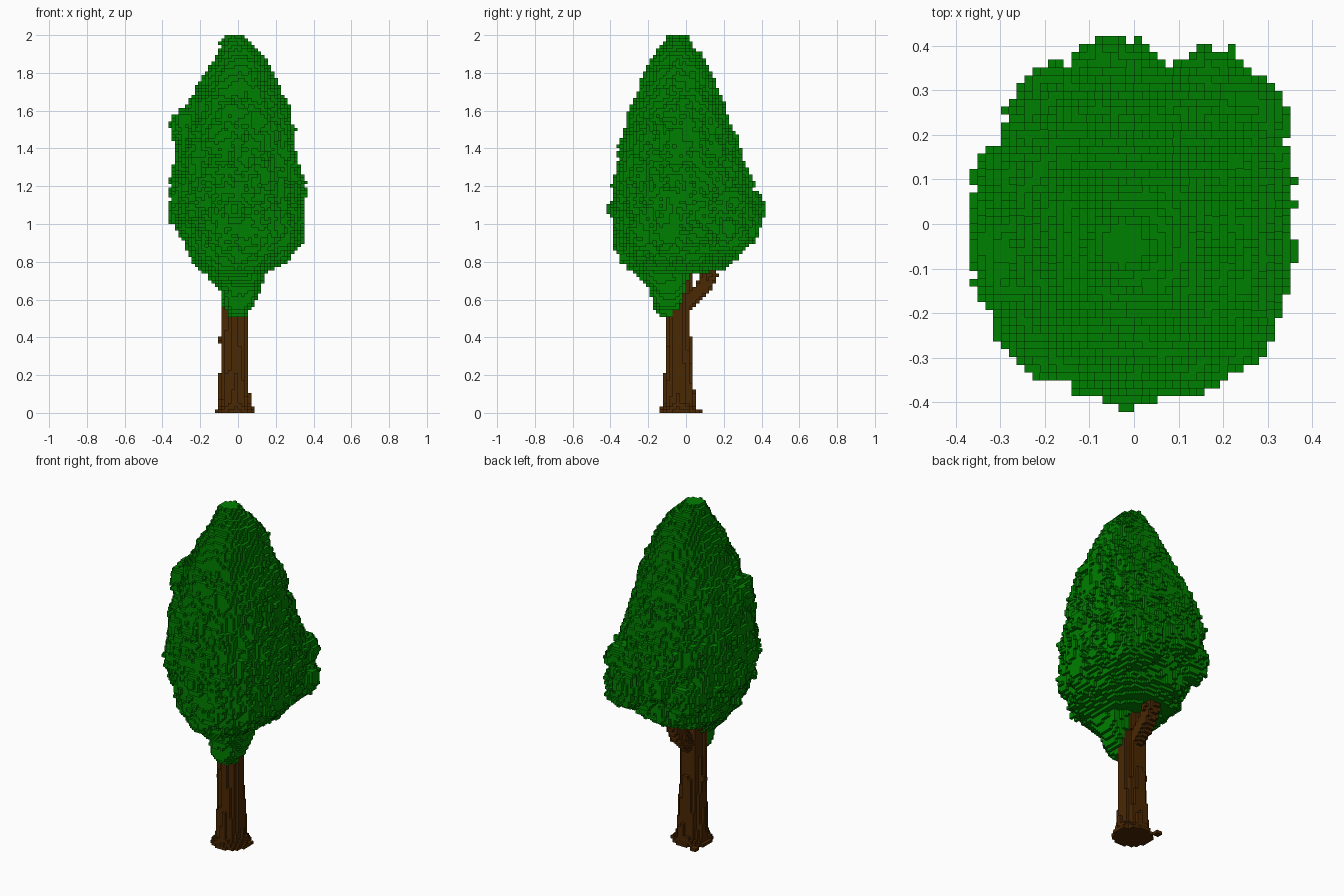
import bpy
import math
from mathutils import Vector, noise

if "Cube" in bpy.data.objects:
    bpy.data.objects.remove(bpy.data.objects["Cube"], do_unlink=True)

# Block grid: cells across, deep and high
SIZE = (42, 48, 114)
CELL = 2 / SIZE[2]

# Crown outline: height, x min, x max, y min, y max
CROWN = [
    (0.51, -0.04, 0.04, -0.14, -0.04),
    (0.56, -0.08, 0.08, -0.18, -0.01),
    (0.65, -0.10, 0.13, -0.19, 0.0),
    (0.73, -0.17, 0.14, -0.27, 0.03),
    (0.76, -0.20, 0.19, -0.31, 0.20),
    (0.81, -0.25, 0.27, -0.35, 0.27),
    (0.90, -0.28, 0.34, -0.38, 0.30),
    (1.02, -0.35, 0.35, -0.39, 0.35),
    (1.20, -0.36, 0.35, -0.39, 0.35),
    (1.40, -0.34, 0.31, -0.35, 0.29),
    (1.60, -0.28, 0.28, -0.30, 0.21),
    (1.80, -0.18, 0.18, -0.23, 0.14),
    (1.90, -0.11, 0.13, -0.17, 0.08),
    (1.96, -0.10, 0.06, -0.12, 0.03),
    (2.01, -0.06, 0.01, -0.09, 0.0),
]

# Leaf clusters that bulge out of the crown: centre and radius
CLUSTERS = [
    ((0.21, 0.22, 0.96), 0.13),
    ((0.23, 0.24, 1.11), 0.10),
    ((-0.25, -0.08, 1.51), 0.11),
    ((-0.04, 0.31, 1.08), 0.11),
    ((-0.02, -0.36, 1.08), 0.06),
    ((0.17, 0.26, 1.0), 0.13),
    ((-0.17, 0.24, 1.0), 0.11),
    ((0.06, 0.03, 1.80), 0.09),
]


def crown_limits(z):
    """Interpolate the crown outline at a height."""
    for low, high in zip(CROWN, CROWN[1:]):
        if low[0] <= z < high[0]:
            t = (z - low[0]) / (high[0] - low[0])
            return [a + (b - a) * t for a, b in zip(low[1:], high[1:])]
    return None


def leaf_noise(p):
    """Coarse clumps with fine leafy roughness."""
    return 0.08 * noise.noise(p * 13) + 0.07 * noise.noise(p * 37)


def corner_power(dx, dy, z):
    """How boxy the crown is: rounder at the top and on the thin sides."""
    if z > 1.6:
        return 2.0
    if z > 1.2:
        return 2.1 if dx * dy > 0 else 2.4
    return 2.5 if dx > 0 else 2.2


def in_crown(p, limits):
    if limits is None:
        return False
    x0, x1, y0, y1 = limits
    cx, cy = (x0 + x1) / 2, (y0 + y1) / 2
    dx = (p.x - cx) / (x1 - cx)
    dy = (p.y - cy) / (y1 - cy)
    power = corner_power(dx, dy, p.z)
    reach = (abs(dx) ** power + abs(dy) ** power) ** (1 / power)
    if reach < 0.8:
        return True
    if reach < 1.15 and reach < 0.975 + leaf_noise(p):
        return True
    return any((p - Vector(c)).length < r * (1 + 2 * leaf_noise(p))
               for c, r in CLUSTERS)


def near_segment(p, a, b, radius):
    """True inside a rounded limb from a to b."""
    a, b = Vector(a), Vector(b)
    t = max(0, min(1, (p - a).dot(b - a) / (b - a).length_squared))
    return (p - a.lerp(b, t)).length < radius


def in_wood(p):
    # Trunk with vertical bark ridges and a flared foot
    if p.z < 0.75:
        dx, dy = p.x + 0.018, p.y + 0.035
        angle = math.atan2(dy, dx)
        bark = noise.noise(Vector((math.cos(angle), math.sin(angle), p.z)) * 3)
        radius = 0.064 + 0.012 * bark
        radius += 0.02 * max(0, 1 - p.z / 0.35)
        radius += 0.026 * max(0, 1 - p.z / 0.05)
        if math.hypot(dx, dy) < radius:
            return True
    # Forked branch, its end, a knot and a root tip
    return (near_segment(p, (-0.02, 0.0, 0.58), (-0.02, 0.09, 0.66), 0.042)
            or near_segment(p, (-0.02, 0.09, 0.66), (-0.015, 0.125, 0.73), 0.044)
            or near_segment(p, (-0.08, -0.03, 0.38), (-0.09, -0.03, 0.38), 0.017)
            or near_segment(p, (-0.10, 0.07, 0), (-0.11, 0.07, 0), 0.015))


def corner(key):
    """Grid corner to model position."""
    return Vector(((key[0] - SIZE[0] / 2) * CELL,
                   (key[1] - SIZE[1] / 2) * CELL, key[2] * CELL))


# Sort the cells into wood and leaves
wood, leaves = set(), set()
for k in range(SIZE[2]):
    limits = crown_limits((k + 0.5) * CELL)
    for i in range(SIZE[0]):
        for j in range(SIZE[1]):
            p = corner((i + 0.5, j + 0.5, k + 0.5))
            if p.z < 0.8 and in_wood(p):
                wood.add((i, j, k))
            elif in_crown(p, limits):
                leaves.add((i, j, k))
solid = wood | leaves


def build_blocks(name, cells, material):
    """Make the outer block faces of one part."""
    index, verts, faces = {}, [], []
    for cell in sorted(cells):
        for axis in range(3):
            u, v = (axis + 1) % 3, (axis + 2) % 3
            for side in (0, 1):
                neighbour = list(cell)
                neighbour[axis] += 2 * side - 1
                if tuple(neighbour) in solid:
                    continue
                face = []
                for du, dv in ((0, 0), (1, 0), (1, 1), (0, 1)):
                    key = list(cell)
                    key[axis] += side
                    key[u] += du
                    key[v] += dv
                    key = tuple(key)
                    if key not in index:
                        index[key] = len(verts)
                        verts.append(corner(key))
                    face.append(index[key])
                faces.append(face if side else face[::-1])
    mesh = bpy.data.meshes.new(name)
    mesh.from_pydata(verts, [], faces)
    mesh.materials.append(material)
    mesh.update()
    part = bpy.data.objects.new(name, mesh)
    bpy.context.collection.objects.link(part)


def flat_material(name, colour):
    material = bpy.data.materials.new(name)
    material.use_nodes = True
    material.diffuse_color = (*colour, 1)
    shader = material.node_tree.nodes["Principled BSDF"]
    shader.inputs["Base Color"].default_value = (*colour, 1)
    shader.inputs["Roughness"].default_value = 0.9
    return material


build_blocks("trunk_and_branch", wood, flat_material("bark_brown", (0.07, 0.021, 0.001)))
build_blocks("leaf_crown", leaves, flat_material("leaf_green", (0.0, 0.215, 0.0)))
